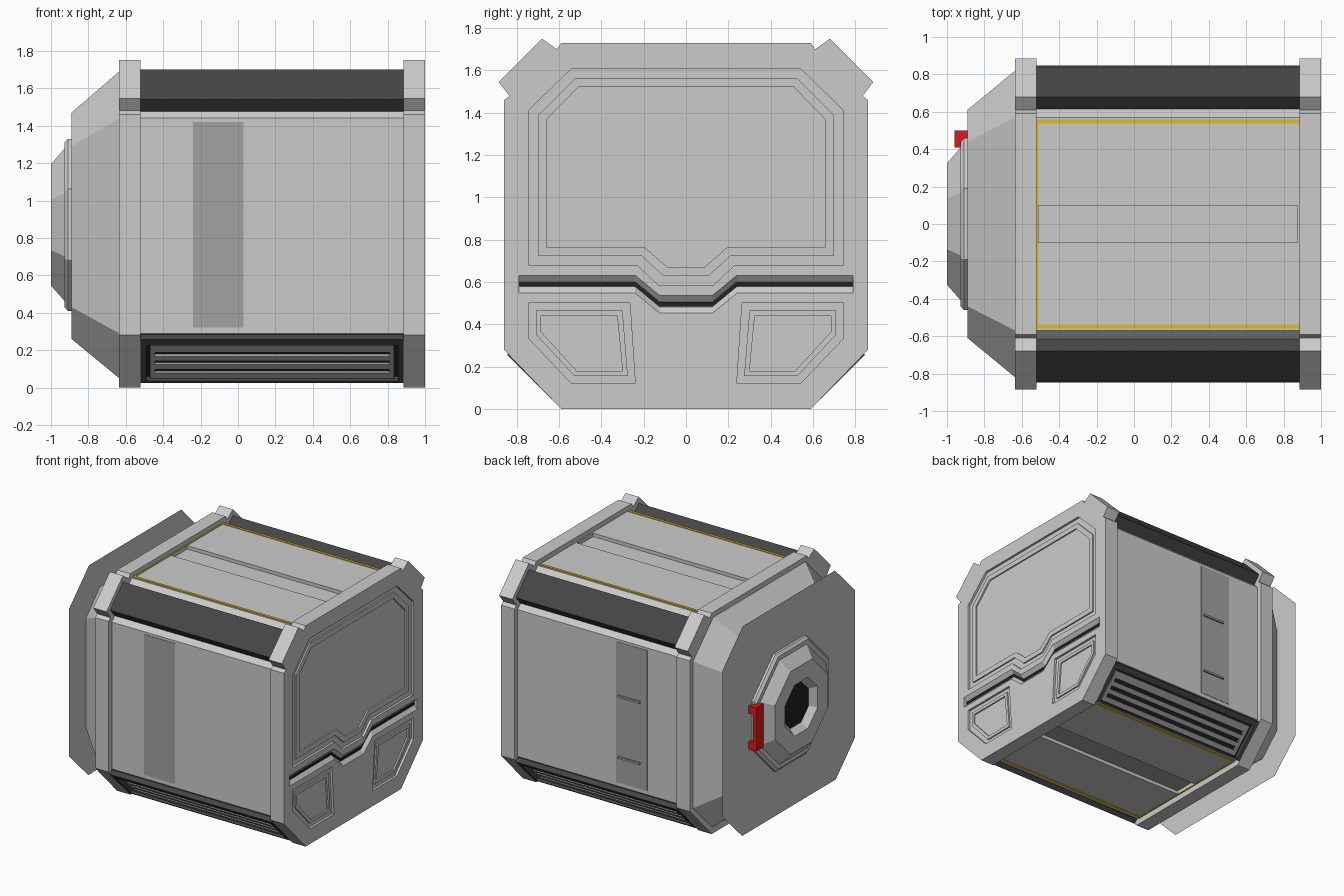
import bpy, bmesh

if "Cube" in bpy.data.objects:
    bpy.data.objects.remove(bpy.data.objects["Cube"])


def material(name, rgb):
    m = bpy.data.materials.new(name)
    m.diffuse_color = (*rgb, 1)
    m.use_nodes = True
    m.node_tree.nodes["Principled BSDF"].inputs["Base Color"].default_value = m.diffuse_color
    return m


FRAME = material("frame_grey", (0.56, 0.56, 0.56))
DARK = material("dark_grey", (0.36, 0.36, 0.36))
SLATE = material("slate", (0.06, 0.06, 0.06))
BLACK = material("black", (0.015, 0.015, 0.015))
YELLOW = material("yellow", (0.75, 0.52, 0.02))
RED = material("red", (0.75, 0.01, 0.01))


def loft(name, sections, mat=None):
    """Closed solid through (x, [(y, z), ...]) sections."""
    bm = bmesh.new()
    rings = [[bm.verts.new((x, y, z)) for y, z in pts] for x, pts in sections]
    for a, b in zip(rings, rings[1:]):
        for i in range(len(a)):
            j = (i + 1) % len(a)
            bm.faces.new((a[i], a[j], b[j], b[i]))
    bm.faces.new(rings[0])
    if len(rings) > 1:
        bm.faces.new(rings[-1])
    bmesh.ops.recalc_face_normals(bm, faces=bm.faces)
    me = bpy.data.meshes.new(name)
    bm.to_mesh(me)
    bm.free()
    ob = bpy.data.objects.new(name, me)
    bpy.context.collection.objects.link(ob)
    if mat:
        me.materials.append(mat)
    return ob


def prism(name, pts, x0, x1, mat=None):
    return loft(name, [(x0, pts), (x1, pts)], mat)


def box(name, x0, x1, y0, y1, z0, z1, mat=None):
    return prism(name, [(y0, z0), (y1, z0), (y1, z1), (y0, z1)], x0, x1, mat)


def cut(ob, cutter):
    """Subtract the cutter, bake the result and delete the cutter."""
    mod = ob.modifiers.new("cut", 'BOOLEAN')
    mod.operation, mod.solver, mod.object = 'DIFFERENCE', 'EXACT', cutter
    bpy.context.view_layer.update()
    dg = bpy.context.evaluated_depsgraph_get()
    me = bpy.data.meshes.new_from_object(ob.evaluated_get(dg))
    ob.modifiers.clear()
    ob.data = me
    bpy.data.objects.remove(cutter)


def sym(half):
    return half + [(-y, z) for y, z in reversed(half)]


def octagon(h, cz=0.87):
    c = h * 0.414
    return [(y, cz + z) for y, z in sym([(c, -h), (h, -c), (h, c), (c, h)])]


# Main hull with a shallow channel along roof and floor
hull = sym([(0.58, 0.05), (0.82, 0.29), (0.82, 1.44), (0.57, 1.69)])
body = prism("body", hull, -0.56, 0.93)
cut(body, box("cutter", -0.51, 0.875, -0.1, 0.1, 1.66, 1.8))
cut(body, box("cutter", -0.51, 0.875, -0.1, 0.1, -0.1, 0.08))
box("roof_channel", -0.51, 0.875, -0.1, 0.1, 1.65, 1.663, FRAME)
box("floor_channel", -0.51, 0.875, -0.1, 0.1, 0.077, 0.09, DARK)

# End frames with corner lugs
collar = sym([(0.59, 0), (0.86, 0.28), (0.86, 1.46), (0.835, 1.48),
              (0.885, 1.545), (0.68, 1.75), (0.61, 1.7), (0.59, 1.73)])
prism("rear_frame", collar, -0.635, -0.52, FRAME)
front = prism("door_frame", collar, 0.885, 1.0, FRAME)


# Recessed door panels on the +x end, each with a raised rim
def upper(d):
    return sym([(0.13 - 0.5 * d, 0.585 + d), (0.23 - 0.4 * d, 0.68 + d),
                (0.745 - d, 0.68 + d), (0.745 - d, 1.41 - 0.5 * d),
                (0.54 - 0.4 * d, 1.61 - d)])


def lower(s):
    return lambda d: [(s * y, z) for y, z in (
        (0.745 - d, 0.5 - d), (0.265 + d, 0.5 - d), (0.24 + d, 0.12 + d),
        (0.54 - 0.4 * d, 0.12 + d), (0.745 - d, 0.335 + 0.5 * d))]


for name, outline, d1, d2 in (("upper_panel", upper, 0.045, 0.085),
                              ("lower_panel_a", lower(1), 0.035, 0.06),
                              ("lower_panel_b", lower(-1), 0.035, 0.06)):
    cut(front, prism("cutter", outline(0), 0.98, 1.1))
    prism(name, outline(0), 0.95, 0.982)
    rim = prism(name + "_rim", outline(d1), 0.975, 0.993, FRAME)
    cut(rim, prism("cutter", outline(d2), 0.9, 1.1))


# Kinked groove between the panels
def seam(w):
    mid = [(-0.79, 0.59), (-0.24, 0.59), (-0.125, 0.495),
           (0.125, 0.495), (0.24, 0.59), (0.79, 0.59)]
    return [(y, z + w) for y, z in mid] + [(y, z - w) for y, z in reversed(mid)]


cut(front, loft("cutter", [(0.975, seam(0.012)), (1.0, seam(0.042)), (1.05, seam(0.042))]))
prism("seam_line", seam(0.011), 0.96, 0.977, BLACK)


# Vent coordinates: u up the lower chamfer, n outward from it
def slab(s, u0, u1, n0, n1):
    k = 0.7071
    return [(s * (0.7 + k * (u + n)), 0.17 + k * (u - n))
            for u, n in ((u0, n0), (u1, n0), (u1, n1), (u0, n1))]


for s, side in ((-1, "front"), (1, "back")):
    # Upper corner bumper, trim lines and side strip
    prism(side + "_bumper", [(s * y, z) for y, z in
          ((0.77, 1.46), (0.84, 1.54), (0.68, 1.70), (0.6, 1.63))], -0.53, 0.9, SLATE)
    for nm, z in (("roof", 1.69), ("floor", 0.05)):
        y0, y1 = sorted((s * 0.538, s * 0.558))
        box(f"{side}_{nm}_trim", -0.52, 0.885, y0, y1, z - 0.005, z + 0.005, YELLOW)
    y0, y1 = sorted((s * 0.81, s * 0.823))
    box(side + "_strip", -0.24, 0.03, y0, y1, 0.32, 1.42, DARK)

    # Lower corner vent
    prism(side + "_vent_back", slab(s, -0.165, 0.165, -0.02, 0.008), -0.52, 0.885, BLACK)
    prism(side + "_vent_top", slab(s, 0.12, 0.165, -0.01, 0.042), -0.52, 0.885, SLATE)
    prism(side + "_vent_bottom", slab(s, -0.165, -0.15, -0.01, 0.042), -0.52, 0.885, SLATE)
    for x0, x1 in ((-0.52, -0.49), (0.855, 0.885)):
        prism(side + "_vent_end", slab(s, -0.165, 0.165, -0.01, 0.042), x0, x1, SLATE)
    for x0, x1 in ((-0.47, -0.445), (0.81, 0.835)):
        prism(side + "_vent_cheek", slab(s, -0.145, 0.105, -0.01, 0.025), x0, x1, DARK)
    for z0, z1 in ((0.067, 0.095), (0.115, 0.14), (0.16, 0.185), (0.205, 0.244)):
        prism(side + "_vent_slat", slab(s, (z0 - 0.17) / 0.7071, (z1 - 0.17) / 0.7071,
                                        -0.01, 0.025), -0.445, 0.81, DARK)

for nm, z in (("roof", 1.69), ("floor", 0.05)):
    box(nm + "_end_trim", -0.52, -0.51, -0.55, 0.55, z - 0.004, z + 0.004, YELLOW)
for z in (0.52, 1.0):
    box("step", -0.18, 0.01, 0.815, 0.835, z - 0.008, z + 0.008, DARK)

# Tapered end cap with its thin flat flange
small = sym([(0.44, 0.26), (0.61, 0.43), (0.61, 1.29), (0.44, 1.47)])
loft("end_cap", [(-0.6, hull), (-0.635, hull), (-0.89, small)], FRAME)
loft("flange", [(-0.892, hull)], FRAME)

# Hatch with octagonal window
loft("hatch_rim", [(-0.88, octagon(0.46)), (-0.91, octagon(0.46)), (-0.927, octagon(0.44))], FRAME)
hatch = loft("hatch", [(-0.9, octagon(0.41)), (-0.925, octagon(0.41)), (-1.0, octagon(0.325))])
cut(hatch, loft("cutter", [(-1.05, octagon(0.2)), (-1.0, octagon(0.2)), (-0.95, octagon(0.16))]))
prism("window", octagon(0.158), -0.952, -0.94, BLACK)

# Red hatch handle
box("handle_bar", -0.96, -0.93, 0.41, 0.5, 0.76, 0.98, RED)
for z in (0.70, 0.98):
    box("handle_foot", -0.96, -0.89, 0.41, 0.5, z, z + 0.06, RED)
